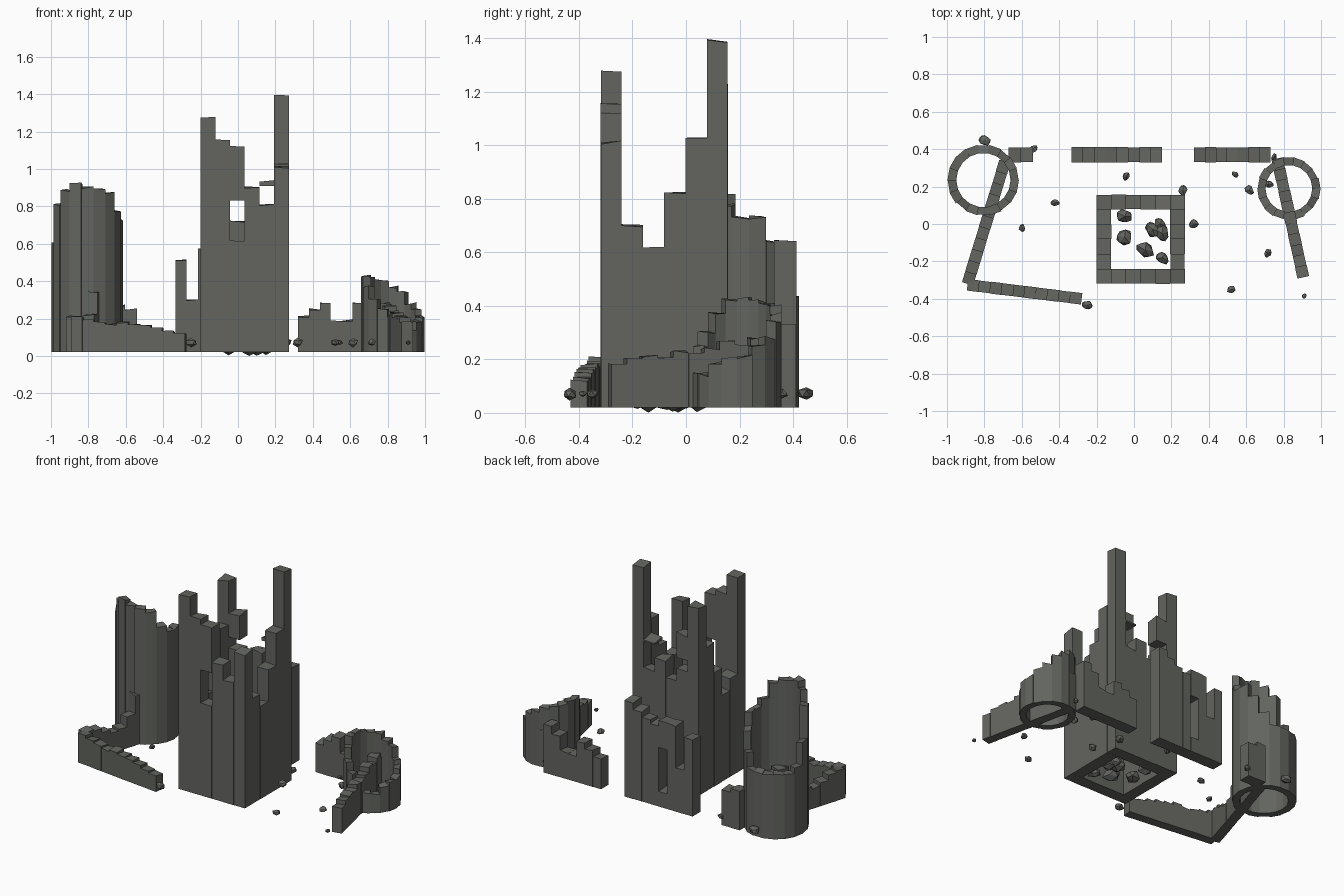
import bpy, bmesh, math, random
from mathutils import Vector

random.seed(4)
cube = bpy.data.objects.get("Cube")
if cube:
    bpy.data.objects.remove(cube, do_unlink=True)

stone = bpy.data.materials.new("weathered_stone")
stone.use_nodes = True
colour = (0.125, 0.13, 0.115, 1)
stone.diffuse_color = colour
stone.node_tree.nodes["Principled BSDF"].inputs["Base Color"].default_value = colour

BASE = 0.02


def finish(bm, name):
    bmesh.ops.recalc_face_normals(bm, faces=bm.faces)
    mesh = bpy.data.meshes.new(name)
    bm.to_mesh(mesh)
    bm.free()
    mesh.materials.append(stone)
    obj = bpy.data.objects.new(name, mesh)
    bpy.context.collection.objects.link(obj)
    return obj


def prism(bm, corners, z0, z1, tilt=0.006):
    """Upright block on a four-point footprint, with a slightly broken top."""
    low = [bm.verts.new((x, y, z0)) for x, y in corners]
    high = [bm.verts.new((x, y, z1 + random.uniform(-tilt, tilt))) for x, y in corners]
    bm.faces.new(low)
    bm.faces.new(high)
    for i in range(4):
        j = (i + 1) % 4
        bm.faces.new((low[i], low[j], high[j], high[i]))


def stack(bm, corners, column, tilt=0.006):
    """A column is one height, or several (bottom, top) spans around a gap."""
    spans = column if isinstance(column, list) else [(BASE, column)]
    for z0, z1 in spans:
        prism(bm, corners, z0, z1, tilt)


def wall(name, start, end, width, columns, tilt=0.006):
    """Row of equal columns along a straight centre line."""
    bm = bmesh.new()
    a, b = Vector(start), Vector(end)
    step = (b - a) / len(columns)
    side = Vector((-step.y, step.x)).normalized() * width / 2
    for i, column in enumerate(columns):
        p, q = a + step * i, a + step * (i + 1)
        s = side * random.uniform(0.97, 1.03)
        stack(bm, [p - s, q - s, q + s, p + s], column, tilt)
    return finish(bm, name)


def tower(name, centre, inner, outer, heights):
    """Ring of wedge columns, counter-clockwise from +x."""
    bm = bmesh.new()
    turn = math.tau / len(heights)
    for i, height in enumerate(heights):
        r = outer + random.uniform(-0.004, 0.004)
        ring = []
        for radius, k in ((inner, i), (r, i), (r, i + 1), (inner, i + 1)):
            ring.append((centre[0] + radius * math.cos(k * turn),
                         centre[1] + radius * math.sin(k * turn)))
        stack(bm, ring, height, 0.008)
    return finish(bm, name)


def rock(name, x, y, z, r):
    bm = bmesh.new()
    bmesh.ops.create_icosphere(bm, subdivisions=1, radius=r)
    spin = random.uniform(0, math.pi)
    for v in bm.verts:
        v.co *= random.uniform(0.75, 1.15)
        v.co.x *= 1.1
        v.co.y *= 0.85
        v.co.z *= 0.8
        v.co = Vector((v.co.x * math.cos(spin) - v.co.y * math.sin(spin),
                       v.co.x * math.sin(spin) + v.co.y * math.cos(spin), v.co.z))
        v.co += Vector((x, y, z))
    return finish(bm, name)


# Square keep: front and back rows own the corners
W = 0.078
wall("keep_front_wall", (-0.2, -0.28), (0.272, -0.28), W,
     [1.28, 1.15, [(BASE, 0.62), (0.83, 1.115)], 0.90, 0.81, 1.01], 0.008)
wall("keep_back_wall", (-0.2, 0.117), (0.272, 0.117), W,
     [1.22, [(BASE, 0.80), (0.87, 1.03)], 0.72, 0.83,
      [(BASE, 0.74), (0.91, 0.93)], 1.39], 0.012)
wall("keep_right_wall", (0.233, -0.241), (0.233, 0.078), W, [0.70, 0.615, 0.82, 1.03])
wall("keep_left_wall", (-0.161, -0.241), (-0.161, 0.078), W, [0.66, 0.58, 0.76, 0.95])

# Round corner towers
tower("large_round_tower", (-0.805, 0.235), 0.145, 0.19,
      [0.73, 0.64, 0.52, 0.44, 0.44, 0.43, 0.44, 0.43, 0.46,
       0.6, 0.81, 0.885, 0.92, 0.90, 0.89, 0.87, 0.78, 0.73])
tower("small_round_tower", (0.828, 0.19), 0.125, 0.167,
      [0.21, 0.25, 0.28, 0.34, 0.37, 0.40, 0.41, 0.42, 0.43,
       0.42, 0.37, 0.3, 0.25, 0.21, 0.15, 0.14, 0.19, 0.20])

# Outer walls
wall("back_middle_wall", (-0.335, 0.37), (0.15, 0.37), 0.082,
     [0.51, 0.30, 0.57, [(BASE, 0.12), (0.40, 0.57)], 0.54, 0.56, 0.60, 0.64])
wall("back_right_wall", (0.32, 0.37), (0.73, 0.37), 0.08,
     [0.21, 0.25, 0.28, 0.19, 0.19, 0.28, 0.33])
wall("back_left_wall", (-0.67, 0.37), (-0.54, 0.37), 0.08, [0.27, 0.25])
wall("left_wall", (-0.69, 0.335), (-0.89, -0.32), 0.062,
     [0.30, 0.32, 0.33, 0.34, 0.34, 0.22, 0.16, 0.15, 0.17, 0.20, 0.21])
wall("front_wall", (-0.89, -0.325), (-0.28, -0.40), 0.062,
     [0.21, 0.19, 0.18, 0.17, 0.18, 0.17, 0.16, 0.15, 0.13, 0.12])
wall("right_wall", (0.765, 0.35), (0.905, -0.285), 0.062,
     [0.26, 0.28, 0.25, 0.27, 0.24, 0.22, 0.23, 0.21, 0.21, 0.20, 0.18])

# Scattered rubble outside: x, y, radius
outside = [(-0.8, 0.45, 0.036), (-0.54, 0.4, 0.026), (-0.42, 0.115, 0.025),
           (-0.04, 0.255, 0.025), (-0.6, -0.02, 0.023), (0.26, 0.18, 0.03),
           (0.32, 0, 0.03), (0.54, 0.265, 0.02), (0.615, 0.18, 0.03),
           (0.72, 0.21, 0.025), (0.715, -0.155, 0.026), (0.52, -0.35, 0.026),
           (0.91, -0.385, 0.016), (-0.25, -0.435, 0.032), (0.75, 0.36, 0.02)]
for i, (x, y, r) in enumerate(outside):
    rock(f"loose_rock_{i + 1}", x, y, 0.072, r)

# Fallen stones inside the keep
inside = [(-0.05, 0.04, 0.048), (-0.05, -0.07, 0.05), (0.1, -0.03, 0.052),
          (0.15, -0.05, 0.045), (0.06, -0.14, 0.05), (0.15, -0.18, 0.04),
          (0.14, 0, 0.035)]
for i, (x, y, r) in enumerate(inside):
    rock(f"keep_rubble_{i + 1}", x, y, 0.042, r)
